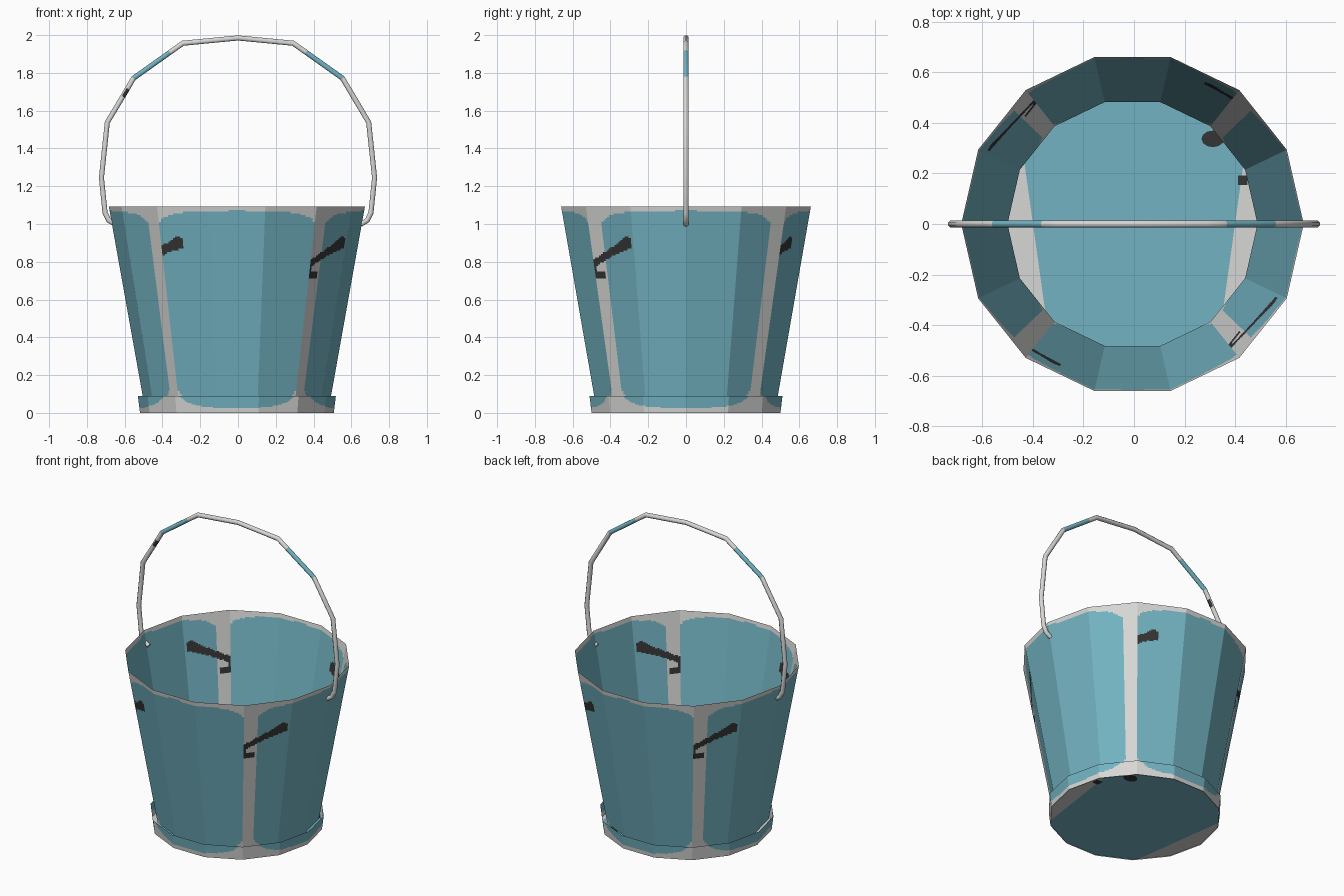
import bpy, bmesh, math
from mathutils import Vector

if "Cube" in bpy.data.objects:
    bpy.data.objects.remove(bpy.data.objects["Cube"])

SIDES = 14
SUB = 20                 # columns per flat side, so painted edges can be cut in
CX = -0.006              # bucket axis


def material(name, rgb):
    m = bpy.data.materials.new(name)
    m.diffuse_color = (*rgb, 1)
    m.use_nodes = True
    m.node_tree.nodes["Principled BSDF"].inputs["Base Color"].default_value = m.diffuse_color
    return m


MATS = [material("bare_metal", (0.68, 0.68, 0.67)),
        material("teal_paint", (0.17, 0.45, 0.54)),
        material("dark_scratch", (0.036, 0.036, 0.036))]
METAL, TEAL, DARK = range(3)


def finish(bm, name):
    me = bpy.data.meshes.new(name)
    bm.to_mesh(me)
    bm.free()
    for m in MATS:
        me.materials.append(m)
    ob = bpy.data.objects.new(name, me)
    bpy.context.collection.objects.link(ob)
    return ob


def corner(k, r):
    a = 2 * math.pi * k / SIDES
    return Vector((CX + r * math.cos(a), r * math.sin(a), 0))


def near_stroke(t, z, a, b, ra, rb):
    """Inside a tapered brush stroke; t counts sides, one side is about 0.28 wide."""
    p, a0, b0 = (Vector((q[0] * 0.28, q[1])) for q in ((t, z), a, b))
    d = b0 - a0
    f = max(0, min(1, (p - a0).dot(d) / d.length_squared))
    return (p - a0 - d * f).length < ra + (rb - ra) * f ** 3


def paint(t, z):
    """Colour at side-count t and height z; the pattern repeats every half turn."""
    t = (t - 2) % 7          # 0..3 narrow panel, 3..7 wide panel
    if t < 3:
        if near_stroke(t, z, (0, 0.858), (0.35, 0.90), 0.024, 0.034):
            return DARK
        u = (t - 1.5) / 1.5
    else:
        s = t - 3
        if near_stroke(s, z, (0, 0.79), (0.85, 0.90), 0.019, 0.034):
            return DARK
        if s < 0.25 and 0.71 < z < 0.745 or s < 0.06 and 0.71 < z < 0.79:
            return DARK
        u = (s - 2) / 1.7    # bare strip left at each end of the wide panel
    if abs(u) > 1:
        return METAL
    low = 0.025 + 0.03 * u ** 2 + 0.07 * u ** 8
    high = 1.07 - 0.02 * u ** 2 - 0.045 * u ** 10
    return TEAL if low < z < high else METAL


def painted_band(name, z0, r0, z1, r1, rows):
    """Faceted cone band with the paint pattern cut into its faces."""
    bm = bmesh.new()
    n = SIDES * SUB
    grid = []
    for j in range(rows + 1):
        f = j / rows
        r, z = r0 + (r1 - r0) * f, z0 + (z1 - z0) * f
        row = []
        for i in range(n):
            p = corner(i // SUB, r).lerp(corner(i // SUB + 1, r), (i % SUB) / SUB)
            row.append(bm.verts.new((p.x, p.y, z)))
        grid.append(row)
    for j in range(rows):
        for i in range(n):
            k = (i + 1) % n
            face = bm.faces.new((grid[j][i], grid[j][k], grid[j + 1][k], grid[j + 1][i]))
            face.material_index = paint((i + 0.5) / SUB, z0 + (z1 - z0) * (j + 0.5) / rows)
    # merge flat areas of one colour
    bmesh.ops.dissolve_limit(bm, angle_limit=math.radians(1), verts=bm.verts[:],
                             edges=bm.edges[:], delimit={'MATERIAL'})
    return finish(bm, name)


painted_band("bucket_wall", 0.07, 0.495, 1.093, 0.678, 110)
painted_band("base_ring", 0.0, 0.513, 0.09, 0.524, 14)

# floor with a bare segment at each side
bm = bmesh.new()
bm.faces.new([bm.verts.new(corner(-k, 0.513) + Vector((0, 0, 0.005))) for k in range(SIDES)])
for s in (1, -1):
    bmesh.ops.bisect_plane(bm, geom=bm.verts[:] + bm.edges[:] + bm.faces[:],
                           plane_co=(s * 0.40, 0, 0), plane_no=(s, -0.14, 0))
for f in bm.faces:
    c = f.calc_center_median()
    f.material_index = METAL if abs(c.x) > 0.40 + 0.14 * c.y else TEAL
finish(bm, "bucket_floor")


# dark marks on the floor, showing above and below
def floor_mark(name, outline):
    bm = bmesh.new()
    f = bm.faces.new([bm.verts.new((x, y, 0.001)) for x, y in outline])
    ext = bmesh.ops.extrude_face_region(bm, geom=[f], use_keep_orig=True)
    bmesh.ops.translate(bm, vec=(0, 0, 0.008),
                        verts=[v for v in ext["geom"] if isinstance(v, bmesh.types.BMVert)])
    bmesh.ops.recalc_face_normals(bm, faces=bm.faces[:])
    for f in bm.faces:
        f.material_index = DARK
    finish(bm, name)


floor_mark("floor_blob", [(0.312 + 0.045 * math.cos(a), 0.337 + 0.033 * math.sin(a))
                          for a in (math.tau * k / 12 for k in range(12))])
floor_mark("floor_dash", [(0.412, 0.155), (0.45, 0.155), (0.45, 0.192), (0.412, 0.192)])

# wire handle: round rod swept along a mirrored path
half = [(0.292, 1.957), (0.36, 1.909), (0.553, 1.772), (0.692, 1.538),
        (0.723, 1.245), (0.704, 1.06), (0.685, 1.02), (0.65, 0.999)]
path = [(-x, z) for x, z in reversed(half)] + [(0, 1.985)] + half
at = path.index((-0.553, 1.772))
path[at:at] = [(-0.61, 1.675), (-0.585, 1.717)]      # cuts for the small scratch
pts = [Vector((x, 0, z)) for x, z in path]
R, SEG = 0.0145, 8
bm = bmesh.new()
rings = []
for i, p in enumerate(pts):
    d0 = (p - pts[max(i - 1, 0)]).normalized()
    d1 = (pts[min(i + 1, len(pts) - 1)] - p).normalized()
    d = (d0 + d1).normalized()
    out = Vector((-d.z, 0, d.x))
    widen = 1 / max(0.8, d.dot(d1 if d1.length else d0))
    rings.append([bm.verts.new(p + out * R * widen * math.cos(a) + Vector((0, R * math.sin(a), 0)))
                  for a in (math.tau * (k + 0.5) / SEG for k in range(SEG))])
for i in range(len(rings) - 1):
    mid = (pts[i] + pts[i + 1]) / 2
    for k in range(SEG):
        m = (k + 1) % SEG
        f = bm.faces.new((rings[i][k], rings[i][m], rings[i + 1][m], rings[i + 1][k]))
        f.smooth = True
        if 0.36 < abs(mid.x) < 0.553 and mid.z > 1.7:
            f.material_index = TEAL
        elif -0.61 < mid.x < -0.585 and mid.z > 1.6 and 2 <= k <= 5:
            f.material_index = DARK
bm.faces.new(rings[0])
bm.faces.new(rings[-1])
bmesh.ops.recalc_face_normals(bm, faces=bm.faces[:])
finish(bm, "wire_handle")
